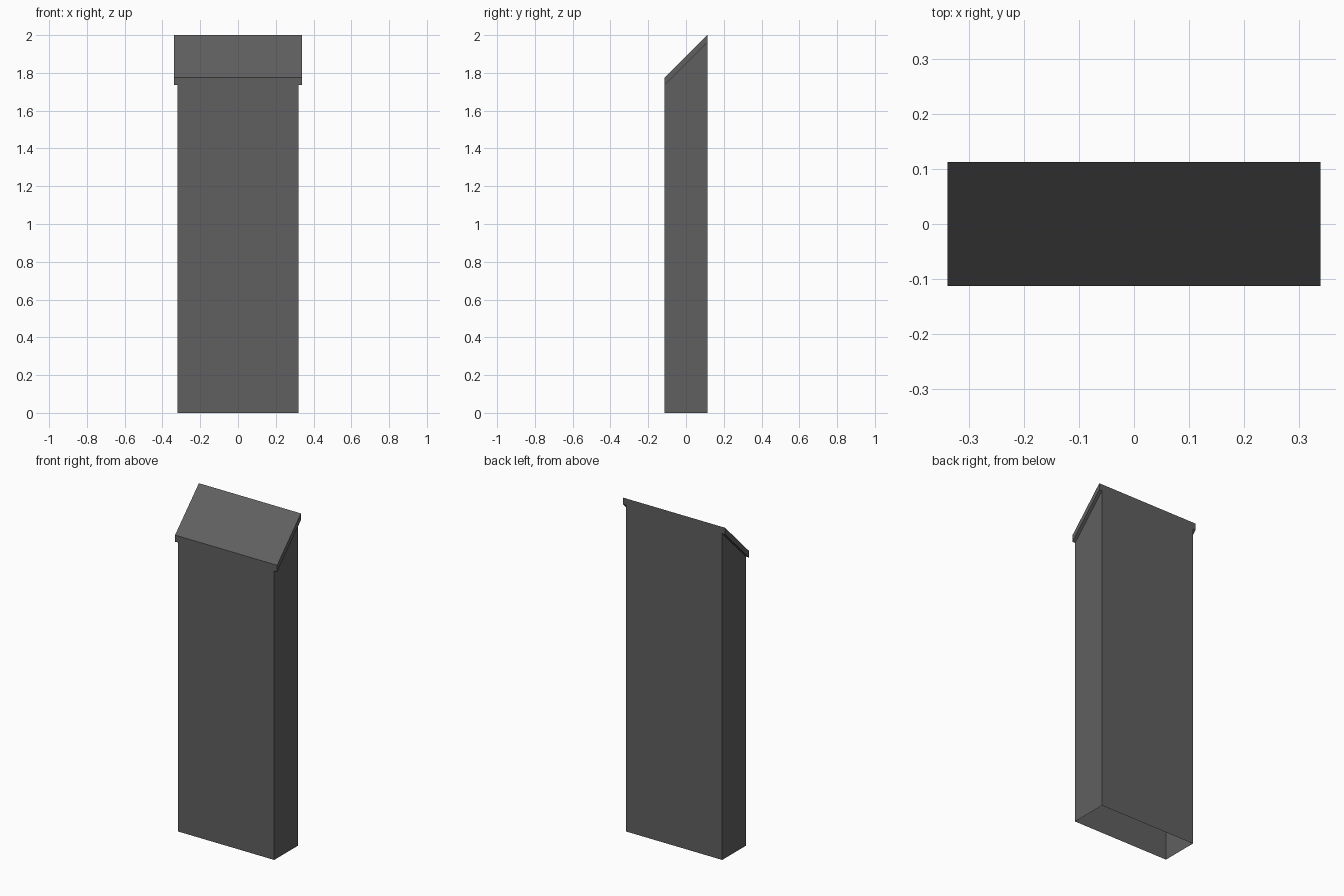
import bpy
import bmesh

if "Cube" in bpy.data.objects:
    bpy.data.objects.remove(bpy.data.objects["Cube"])

DEPTH = 0.113            # half depth, shared by body and roof
FRONT_TOP, BACK_TOP = 1.775, 2.0
ROOF_DROP = 0.04         # vertical thickness of the roof slab

grey = bpy.data.materials.new("dark_grey")
grey.diffuse_color = (0.117, 0.117, 0.117, 1)
grey.use_nodes = True
grey.node_tree.nodes["Principled BSDF"].inputs["Base Color"].default_value = grey.diffuse_color


def extrude_profile(name, half_width, profile, open_edges=()):
    """Sweep a (y, z) side profile along x; listed profile edges stay open."""
    bm = bmesh.new()
    left = [bm.verts.new((-half_width, y, z)) for y, z in profile]
    right = [bm.verts.new((half_width, y, z)) for y, z in profile]
    bm.faces.new(left[::-1])
    bm.faces.new(right)
    n = len(profile)
    for i in range(n):
        if i not in open_edges:
            j = (i + 1) % n
            bm.faces.new((left[i], left[j], right[j], right[i]))
    mesh = bpy.data.meshes.new(name)
    bm.to_mesh(mesh)
    bm.free()
    mesh.materials.append(grey)
    obj = bpy.data.objects.new(name, mesh)
    bpy.context.collection.objects.link(obj)
    return obj


# Hollow body: four thin walls, open below and closed above by the roof
extrude_profile("body", 0.32, [
    (-DEPTH, 0), (DEPTH, 0),
    (DEPTH, BACK_TOP - ROOF_DROP), (-DEPTH, FRONT_TOP - ROOF_DROP),
], open_edges=(0, 2))

# Sloping roof slab, overhanging the body at both sides
extrude_profile("roof", 0.339, [
    (-DEPTH, FRONT_TOP - ROOF_DROP), (DEPTH, BACK_TOP - ROOF_DROP),
    (DEPTH, BACK_TOP), (-DEPTH, FRONT_TOP),
])
